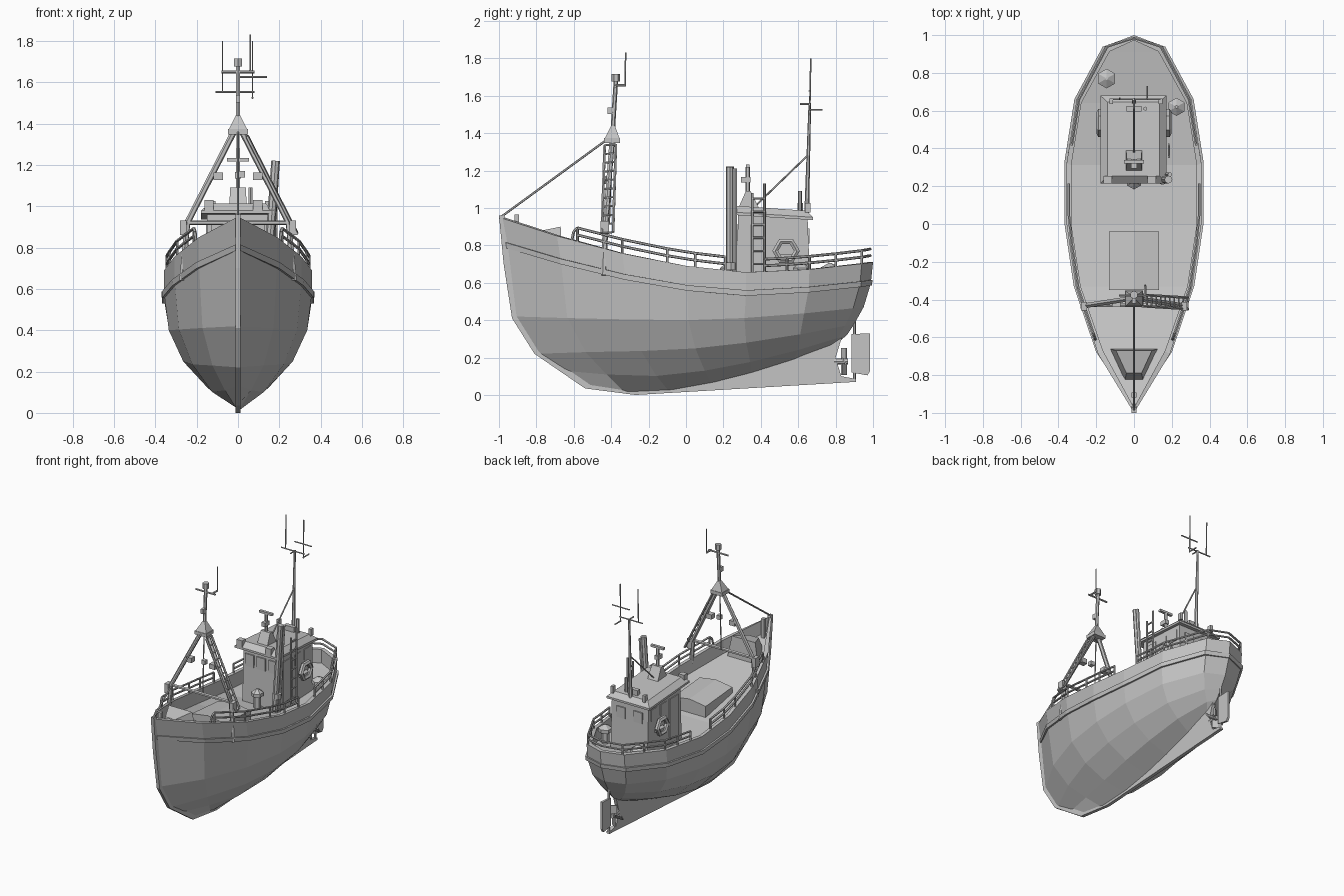
import bpy, bmesh, math
from mathutils import Vector, Matrix

if "Cube" in bpy.data.objects:
    bpy.data.objects.remove(bpy.data.objects["Cube"])

grey = bpy.data.materials.new("plain_grey")
grey.use_nodes = True
grey.diffuse_color = (0.55, 0.55, 0.55, 1)
grey.node_tree.nodes["Principled BSDF"].inputs["Base Color"].default_value = (0.55, 0.55, 0.55, 1)


def finish(name, bm):
    bmesh.ops.recalc_face_normals(bm, faces=bm.faces)
    mesh = bpy.data.meshes.new(name)
    bm.to_mesh(mesh)
    bm.free()
    mesh.materials.append(grey)
    ob = bpy.data.objects.new(name, mesh)
    bpy.context.collection.objects.link(ob)
    return ob


def tubes(name, paths, r, sides=6, r_end=None):
    bm = bmesh.new()
    for path in paths:
        for a, b in zip(path, path[1:]):
            a, b = Vector(a), Vector(b)
            d = b - a
            m = Matrix.Translation((a + b) / 2) @ d.to_track_quat('Z', 'Y').to_matrix().to_4x4()
            bmesh.ops.create_cone(bm, cap_ends=True, segments=sides, radius1=r,
                                  radius2=r if r_end is None else r_end, depth=d.length, matrix=m)
    return finish(name, bm)


def boxes(name, items):
    bm = bmesh.new()
    for centre, size in items:
        m = Matrix.Translation(centre) @ Matrix.Diagonal((*size, 1))
        bmesh.ops.create_cube(bm, size=1, matrix=m)
    return finish(name, bm)


def loft(name, *loops):
    """Closed solid through matching loops of points."""
    bm = bmesh.new()
    rings = [[bm.verts.new(p) for p in loop] for loop in loops]
    n = len(rings[0])
    for a, b in zip(rings, rings[1:]):
        for i in range(n):
            bm.faces.new((a[i], a[(i + 1) % n], b[(i + 1) % n], b[i]))
    bm.faces.new(rings[0])
    bm.faces.new(rings[-1])
    return finish(name, bm)


def slab(name, yz, thick):
    return loft(name, *[[(x, y, z) for y, z in yz] for x in (-thick / 2, thick / 2)])


def rect(x0, x1, y0, y1, z0, z1=None):
    """Level loop, or one sloping from z0 at the front to z1 at the back."""
    z1 = z0 if z1 is None else z1
    return [(x0, y0, z0), (x1, y0, z0), (x1, y1, z1), (x0, y1, z1)]


# Hull lines: bow y, stern y, bow z, lowest z, stern z, lowest station, half width, fineness
KEEL = (-.53, .80, .04, .005, .27, .20, 0, 1)
BILGE = (-.66, .86, .13, .10, .32, .30, .155, 1.4)
CHINE = (-.80, .90, .22, .235, .38, .35, .265, 1.2)
SIDE = (-.925, .95, .42, .40, .47, .50, .335, 1.05)
WALE_LOW = (-.97, .985, .79, .53, .585, .66, .355, 1)
WALE_TOP = (-.975, .99, .82, .56, .615, .66, .357, 1)
SHEER = (-1, 1, .95, .655, .71, .68, .357, 1)
STATIONS = [0, .155, .33, .5, .66, .83, .97, 1]
FULL = [0, .53, .86, 1, 1, .85, .43, 0]


def hull_point(line, u):
    yb, ys, zb, zm, zs, um, w, p = line
    i = min(max(j for j, s in enumerate(STATIONS) if s <= u), len(STATIONS) - 2)
    t = (u - STATIONS[i]) / (STATIONS[i + 1] - STATIONS[i])
    f = FULL[i] + t * (FULL[i + 1] - FULL[i])
    z = zm + ((zb - zm) * (1 - u / um) ** 1.6 if u < um else (zs - zm) * ((u - um) / (1 - um)) ** 1.6)
    return Vector((w * f ** p, yb + u * (ys - yb), z))


def station(u):
    low, top, edge = (hull_point(l, u) for l in (WALE_LOW, WALE_TOP, SHEER))

    def out(v):
        return Vector((v.x + .012 if v.x > .001 else 0, v.y * 1.008, v.z))
    inner = Vector((max(0, edge.x - .025), edge.y * .972, edge.z))
    deck = inner - Vector((0, 0, .1))
    half = [hull_point(l, u) for l in (KEEL, BILGE, CHINE, SIDE)]
    half += [low, out(low), out(top), top, edge, inner, deck, Vector((0, deck.y, deck.z))]
    return half + [Vector((-v.x, v.y, v.z)) for v in reversed(half)]


# Hull with wale, bulwark and deck
bm = bmesh.new()
rings = [[bm.verts.new(p) for p in station(u)] for u in STATIONS]
n = len(rings[0])
for a, b in zip(rings, rings[1:]):
    for i in range(n):
        bm.faces.new((a[i], a[(i + 1) % n], b[(i + 1) % n], b[i]))
bmesh.ops.remove_doubles(bm, verts=bm.verts, dist=.0005)
finish("hull", bm)

# Stem, keel, rudder and propeller
slab("stem_and_keel", [(-1, .96), (-.975, .7), (-.93, .41), (-.81, .22), (-.54, .035), (-.27, 0),
                       (.91, .07), (.91, .085), (.83, .1), (.80, .2), (.84, .33), (.7, .28), (.3, .14),
                       (-.4, .08), (-.74, .26), (-.87, .45), (-.93, .7), (-.97, .96)], .024)
slab("rudder", [(.885, .12), (.97, .105), (.985, .13), (.985, .33), (.885, .325)], .016)
tubes("rudder_stock", [[(0, .9, .07), (0, .9, .46)]], .008)
tubes("propeller_hub", [[(0, .79, .18), (0, .865, .18)]], .016, 8)
for k in range(4):
    blade = boxes("propeller_blade", [((0, 0, .042), (.045, .008, .06))])
    blade.matrix_world = (Matrix.Translation((0, .845, .18)) @ Matrix.Rotation(k * math.pi / 2, 4, 'Y')
                          @ Matrix.Rotation(.6, 4, 'Z'))


# Guard rails on the bulwark
def rail_point(s, y, h):
    p = hull_point(SHEER, (y + 1) / 2)
    return (s * max(p.x - .012, 0), min(y, .985), p.z + h)


fore = [-.58, -.34, -.1, .05, .21]
aft = [.42, .54, .66, .8, .94]
for s in (-1, 1):
    for label, ys, top in (("fore", fore, .075), ("aft", aft, .07)):
        rails = [[rail_point(s, y, h) for y in ys] for h in (top, top / 2)]
        if label == "aft":
            for path, h in zip(rails, (top, top / 2)):
                path.append(rail_point(s, 1, h))
        tubes(label + "_rails", rails, .0075)
        tubes(label + "_rail_posts", [[rail_point(s, y, 0), rail_point(s, y, top)] for y in ys], .007)
    tubes("rail_end", [[rail_point(s, -.61, 0), rail_point(s, -.6, .05), rail_point(s, -.58, .075)]], .008)

# Foredeck: bow post, splash guard, cargo hatch
boxes("bow_post", [((0, -.905, .88), (.025, .025, .17))])
loft("splash_guard", [(-.13, -.66, .72), (.13, -.66, .72), (.05, -.84, .76), (-.05, -.84, .76)],
     [(-.095, -.67, .9), (.095, -.67, .9), (.04, -.79, .875), (-.04, -.79, .875)])
loft("cargo_hatch", *[[(-.133, y, .55), (.133, y, .55), (.133, y, z), (0, y, z + .02), (-.133, y, z)]
                      for y, z in ((-.35, .705), (-.04, .68))])

# Wheelhouse with sloping hipped roof
loft("wheelhouse", rect(-.15, .15, .265, .665, .55), rect(-.15, .15, .28, .65, .98, .95))
loft("wheelhouse_roof", rect(-.178, .172, .215, .68, .965, .935), rect(-.178, .172, .215, .68, .98, .95),
     rect(-.14, .135, .255, .645, 1.012, .985))
boxes("front_windows", [((x, .272, .87), (.07, .009, .09)) for x in (-.095, 0, .095)])
boxes("back_windows", [((x, .657, .85), (.07, .009, .08)) for x in (-.07, .07)])
for s in (-1, 1):
    boxes("side_windows", [((s * .15, y, .87), (.009, .07, .08)) for y in (.48, .59)])
    boxes("side_door", [((s * .15, .36, .76), (.012, .1, .3))])
    # Hexagonal life ring
    bm = bmesh.new()
    loops = []
    for k in range(6):
        a = k * math.pi / 3
        loops.append([bm.verts.new((s * .18 + .018 * math.cos(b), .535 + (.058 + .018 * math.sin(b)) * math.cos(a),
                                    .77 + (.058 + .018 * math.sin(b)) * math.sin(a)))
                      for b in (j * math.pi / 3 for j in range(6))])
    for k in range(6):
        p, q = loops[k], loops[(k + 1) % 6]
        for j in range(6):
            bm.faces.new((p[j], p[(j + 1) % 6], q[(j + 1) % 6], q[j]))
    finish("life_ring", bm)
    boxes("life_ring_bracket", [((s * .165, .535, .74), (.03, .09, .02))])

# Roof fittings
loft("searchlight_base", rect(-.042, .042, .28, .39, 1.0), rect(-.038, .038, .32, .345, 1.09))
boxes("roof_lights", [((x, .235, 1.005), (.045, .04, .05)) for x in (-.14, .095)])
boxes("roof_boxes", [((0, .61, 1.005), (.08, .03, .04)), ((-.12, .65, 1.0), (.02, .03, .05)),
                     ((.14, .65, 1.0), (.02, .03, .05))])
tubes("radar_mast", [[(0, .33, 1.0), (0, .33, 1.22)]], .011)
boxes("radar_bar", [((0, .33, 1.225), (.105, .02, .016)), ((0, .32, 1.15), (.03, .05, .03))])
tubes("horn_post", [[(.06, .61, .98), (.06, .61, 1.09)]], .011)

# Exhaust pipes and side ladder
tubes("exhaust_pipe", [[(.135, .235, .56), (.182, .235, 1.22)]], .021, 8)
tubes("small_exhaust_pipe", [[(.15, .262, .56), (.19, .262, 1.21)]], .012)
tubes("exhaust_clamps", [[(.15, .24, .67), (.152, .24, .71)]], .032, 8)
tubes("roof_ladder_rails", [[(.185, .355, .58), (.185, .355, 1.08)], [(.185, .42, .58), (.185, .42, 1.13)]], .007)
tubes("roof_ladder_rungs", [[(.185, .355, .63 + .07 * i), (.185, .42, .63 + .07 * i)] for i in range(7)], .006)

# Aft mast, aerials and stay
tubes("aft_mast", [[(0, .645, .96), (0, .662, 1.56)]], .013, 6, .007)
tubes("aft_mast_arms", [[(-.11, .66, 1.553), (.08, .66, 1.553)], [(0, .61, 1.555), (0, .665, 1.555)],
                        [(.07, .66, 1.525), (.07, .73, 1.525)], [(0, .66, 1.625), (.14, .66, 1.625)]], .005)
tubes("aft_aerials", [[(-.075, .662, 1.55), (-.075, .667, 1.8)], [(.07, .662, 1.52), (.07, .667, 1.8)]], .004)
tubes("aft_stay", [[(0, .37, 1.01), (0, .65, 1.28)]], .005)

# Fore mast: two legs, cross bar, leg ladder, cap and top pole
for s in (-1, 1):
    tubes("mast_leg", [[(s * .02, -.395, 1.36), (s * .245, -.43, .92), (s * .27, -.44, .64)]], .015)
    boxes("mast_foot", [((s * .265, -.435, .895), (.03, .045, .07))])
    boxes("floodlight", [((s * .095, -.42, 1.145), (.045, .04, .035))])
tubes("mast_cross_bar", [[(-.25, -.43, .92), (.25, -.43, .92)]], .012)
high, low = Vector((.045, -.375, 1.34)), Vector((.285, -.39, .87))
step = Vector((0, -.06, -.005))
tubes("mast_ladder_rails", [[high, low], [high + step, low + step]], .008)
tubes("mast_ladder_rungs", [[high.lerp(low, i / 10), high.lerp(low, i / 10) + step] for i in range(11)], .005)
boxes("mast_collar", [((0, -.395, 1.36), (.095, .085, .025))])
loft("mast_cap", rect(-.045, .045, -.435, -.355, 1.37), rect(-.01, .01, -.4, -.38, 1.44))
tubes("mast_pole", [[(0, -.395, 1.36), (0, -.375, 1.68)]], .012)
tubes("mast_lamp", [[(0, -.375, 1.675), (0, -.375, 1.715)]], .022)
boxes("mast_lights", [((0, -.405, 1.52), (.02, .03, .035)), ((.02, -.42, 1.155), (.03, .03, .03))])
tubes("mast_arms", [[(-.08, -.378, 1.65), (.08, -.378, 1.65)], [(.06, -.378, 1.655), (.06, -.325, 1.655)]], .007)
tubes("mast_aerial", [[(.06, -.325, 1.65), (.06, -.323, 1.83)]], .004)
tubes("mast_light_cable", [[(0, -.41, .92), (0, -.395, 1.36)]], .004)
tubes("forestay", [[(0, -.985, .955), (0, -.43, 1.36)]], .006)

# Mushroom vents on deck
for x, y, r in ((0, .225, .042), (-.145, .77, .052), (.225, .62, .048)):
    tubes("vent_stem", [[(x, y, .55), (x, y, .66)]], r * .6)
    tubes("vent_cap", [[(x, y, .655), (x, y, .68)]], r)
    tubes("vent_top", [[(x, y, .68), (x, y, .705)]], r, 6, .008)
